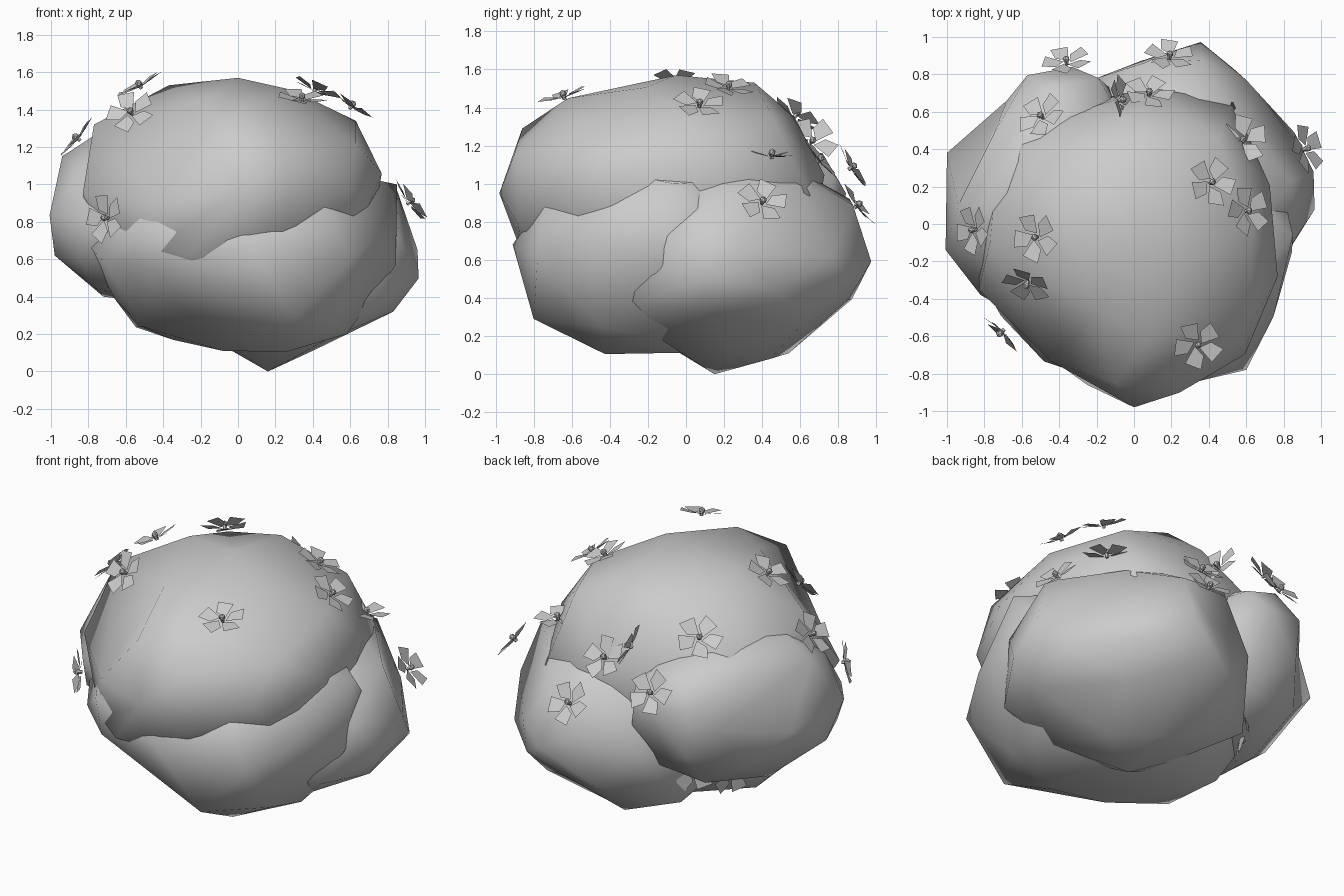
import bpy, bmesh, math
from mathutils import Vector, Euler, Matrix

cube = bpy.data.objects.get("Cube")
if cube:
    bpy.data.objects.remove(cube, do_unlink=True)


def make_material(name, color):
    mat = bpy.data.materials.new(name)
    mat.use_nodes = True
    mat.diffuse_color = color
    mat.node_tree.nodes["Principled BSDF"].inputs["Base Color"].default_value = color
    return mat


grey = make_material("soft grey", (0.6, 0.6, 0.6, 1))


def finish(bm, name, smooth):
    mesh = bpy.data.meshes.new(name)
    for face in bm.faces:
        face.smooth = smooth
    bm.to_mesh(mesh)
    bm.free()
    mesh.materials.append(grey)
    obj = bpy.data.objects.new(name, mesh)
    bpy.context.collection.objects.link(obj)
    return obj


def foliage_clump(name, low, high, turn, corners):
    """Coarse smooth ball fitted to a box, then tugged so vertices meet the corners."""
    bm = bmesh.new()
    bmesh.ops.create_icosphere(bm, subdivisions=2, radius=1,
                               matrix=Euler(turn).to_matrix().to_4x4())
    low, high = Vector(low), Vector(high)
    for axis in range(3):
        values = [v.co[axis] for v in bm.verts]
        small, big = min(values), max(values)
        for v in bm.verts:
            t = (v.co[axis] - small) / (big - small)
            v.co[axis] = low[axis] + t * (high[axis] - low[axis])
    free = list(bm.verts)
    for corner in map(Vector, corners):
        nearest = min(free, key=lambda v: (v.co - corner).length)
        start, pull = nearest.co.copy(), corner - nearest.co
        free.remove(nearest)
        nearest.co = corner
        for v in free:
            v.co += pull * math.exp(-((v.co - start).length / 0.33) ** 2)
    bmesh.ops.recalc_face_normals(bm, faces=bm.faces)
    return finish(bm, name, True)


# Overlapping leaf masses
foliage_clump("top_foliage", (-0.82, -0.96, 0.35), (0.73, 0.73, 1.55), (0.3, 0.2, 0.5), [
    (0, -0.98, 0.95), (0, -0.05, 1.57), (0.05, 0.36, 1.53), (-0.1, -0.86, 1.29),
    (0.53, 0.65, 0.94), (0.45, 0.45, 1.36), (-0.72, 0.45, 1.1), (-0.83, -0.35, 0.95),
    (-0.77, -0.1, 1.32), (-0.45, -0.73, 0.9), (-0.25, -0.86, 0.63), (0.63, -0.52, 1.22),
    (0.63, 0, 1.34), (-0.2, -0.45, 1.45), (-0.37, 0.05, 1.53), (-0.4, 0.57, 1.15)])
foliage_clump("front_foliage", (-0.82, -0.91, 0.09), (0.85, 0.6, 1.14), (0.5, 0.1, 0.2), [
    (0.05, -0.91, 0.68), (0.6, -0.78, 0.6), (0.3, -0.8, 0.29), (-0.35, -0.1, 0.17),
    (0.85, -0.06, 1.0), (-0.82, -0.3, 0.7), (-0.66, -0.15, 0.39), (-0.45, -0.72, 0.55),
    (0.45, -0.74, 0.9), (0.54, -0.45, 0.25), (-0.08, -0.35, 0.11)])
foliage_clump("right_foliage", (-1, -0.47, 0.38), (0.05, 0.83, 1.25), (0.2, 0.6, 0.9), [
    (-1, 0.38, 0.82), (-0.98, 0, 0.62), (-0.68, 0.66, 0.85), (-0.33, 0.84, 0.95),
    (-0.72, 0.2, 0.4), (-0.27, 0.66, 0.53), (-0.94, 0.1, 1.15), (-0.82, -0.38, 0.8),
    (-0.19, 0.78, 1.05), (-0.75, 0.48, 1.14)])
foliage_clump("left_foliage", (-0.42, -0.4, 0.06), (0.94, 0.91, 1.1), (0.7, 0.4, 0.1), [
    (0.16, 0.15, 0), (0.96, 0.28, 0.65), (0.2, 0.92, 0.65), (0.6, 0.77, 0.62),
    (0.83, 0.13, 0.32), (0.25, 0.85, 0.39), (0.05, 0.54, 0.11), (0.42, 0.25, 0.12),
    (0.76, -0.25, 0.38), (-0.2, 0.78, 0.62), (-0.35, 0.55, 0.27), (0.85, 0.23, 0.97),
    (0.55, 0.58, 1.0), (0.05, 0.86, 0.92), (-0.12, 0.18, 0.16), (0.55, 0.6, 0.25)])


def flower(name, place, facing, spin):
    """Five broad flat petals around a small tapered bud."""
    bm = bmesh.new()
    outline = [(0.016, -0.014, 0.004), (0.11, -0.053, 0.026),
               (0.135, 0.038, 0.022), (0.06, 0.042, 0.01)]
    for i in range(5):
        turn = Matrix.Rotation(math.tau * i / 5, 3, 'Z')
        bm.faces.new([bm.verts.new(turn @ Vector(p)) for p in outline])
    bmesh.ops.create_cone(bm, cap_ends=True, segments=6, radius1=0.01, radius2=0.016,
                          depth=0.035, matrix=Matrix.Translation((0, 0, 0.008)))
    bmesh.ops.create_icosphere(bm, subdivisions=1, radius=0.02,
                               matrix=Matrix.Translation((0, 0, 0.025)))
    obj = finish(bm, name, False)
    aim = Vector(facing).to_track_quat('Z', 'Y').to_matrix().to_4x4()
    obj.matrix_world = Matrix.Translation(place) @ aim @ Matrix.Rotation(spin, 4, 'Z')


# Blossoms scattered over the bush, facing outward
blossoms = [
    (-0.36, 0.86, 1.08), (0.19, 0.89, 0.88), (-0.49, 0.57, 1.35), (-0.08, 0.66, 1.22),
    (0.08, 0.69, 1.12), (0.58, 0.45, 1.14), (0.41, 0.22, 1.5), (0.6, 0.07, 1.41),
    (0.91, 0.4, 0.9), (-0.85, -0.03, 1.24), (-0.52, -0.07, 1.52), (-0.57, -0.31, 1.38),
    (-0.7, -0.57, 0.82), (0.34, -0.64, 1.45), (-0.4, 0.5, 0.47), (-0.53, 0.3, 0.41)]
facings = {0: (-0.1, 0.8, 0.5), 1: (0.1, 0.8, 0.6), 3: (0.7, 0.2, 0.3),
           5: (0.1, 0.1, 1), 8: (0.8, 0.2, 0.6), 11: (-0.3, -0.8, 0.6),
           12: (-0.7, -0.7, 0.1), 13: (0.1, -0.3, 1)}
for i, place in enumerate(blossoms):
    outward = Vector(place) - Vector((0, 0, 0.55))
    flower(f"flower_{i + 1}", place, facings.get(i, outward), i * 1.1)
